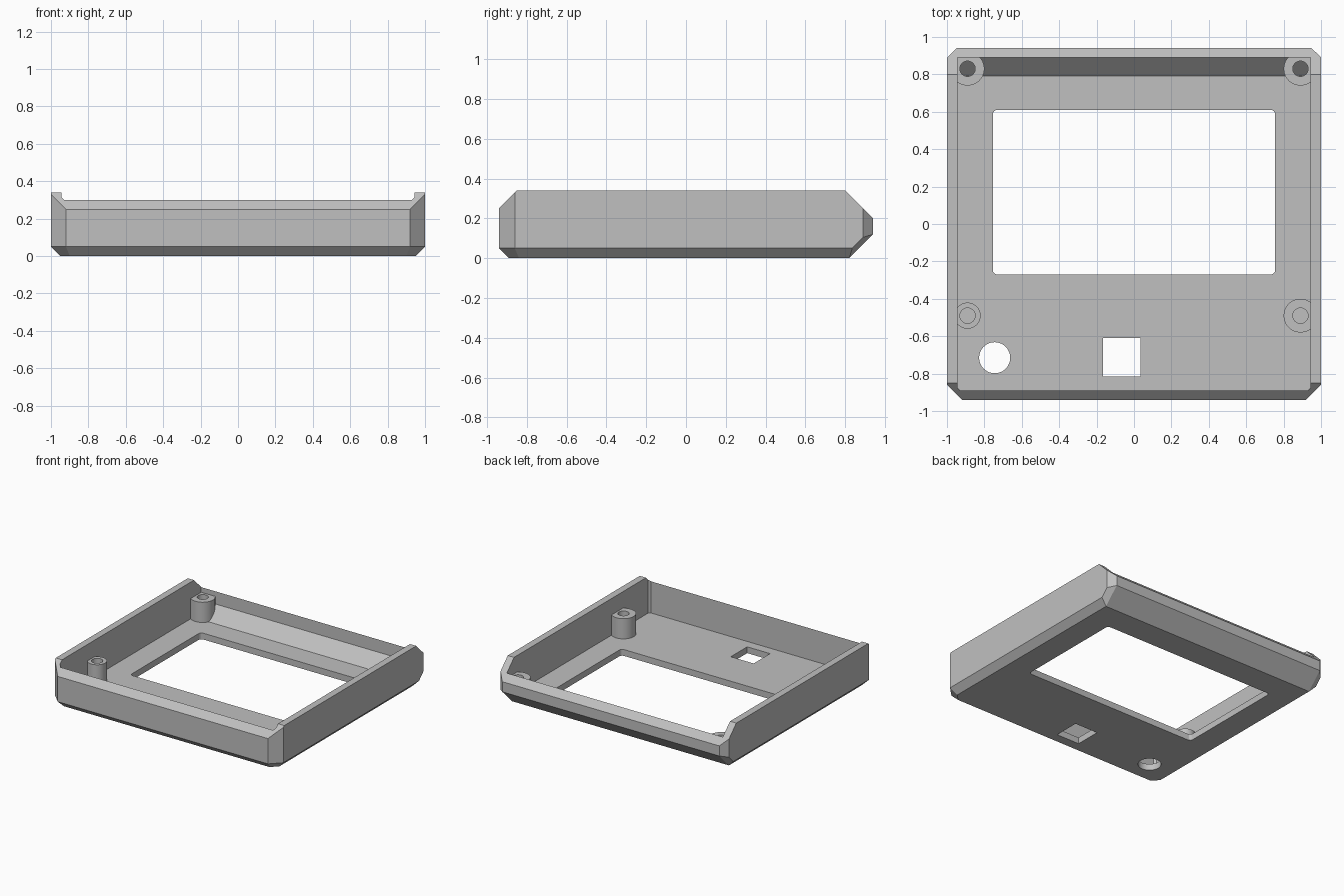
import bpy, bmesh
from math import sqrt
from mathutils import Vector

old = bpy.data.objects.get("Cube")
if old:
    bpy.data.objects.remove(old)

grey = bpy.data.materials.new("grey_plastic")
grey.use_nodes = True
colour = (0.53, 0.53, 0.53, 1)
grey.diffuse_color = colour
grey.node_tree.nodes["Principled BSDF"].inputs["Base Color"].default_value = colour


def finish(name, bm):
    bmesh.ops.recalc_face_normals(bm, faces=bm.faces)
    mesh = bpy.data.meshes.new(name)
    bm.to_mesh(mesh)
    bm.free()
    mesh.materials.append(grey)
    obj = bpy.data.objects.new(name, mesh)
    bpy.context.collection.objects.link(obj)
    return obj


def box_mesh(x0, x1, y0, y1, z0, z1):
    bm = bmesh.new()
    bmesh.ops.create_cube(bm, size=1)
    for v in bm.verts:
        v.co = Vector(((x0 + x1) / 2 + v.co.x * (x1 - x0),
                       (y0 + y1) / 2 + v.co.y * (y1 - y0),
                       (z0 + z1) / 2 + v.co.z * (z1 - z0)))
    return bm


def slice_off(bm, point, normal):
    """Remove everything on the normal's side of a plane and cap the cut."""
    geom = bm.verts[:] + bm.edges[:] + bm.faces[:]
    cut = bmesh.ops.bisect_plane(bm, geom=geom, plane_co=point, plane_no=normal,
                                 clear_outer=True, dist=1e-5)
    edges = [e for e in cut["geom_cut"] if isinstance(e, bmesh.types.BMEdge)]
    bmesh.ops.holes_fill(bm, edges=edges)


def cylinder(name, x, y, z0, z1, r):
    bm = bmesh.new()
    bmesh.ops.create_cone(bm, cap_ends=True, segments=48, radius1=r, radius2=r, depth=z1 - z0)
    bmesh.ops.translate(bm, verts=bm.verts, vec=(x, y, (z0 + z1) / 2))
    return finish(name, bm)


def subtract(target, cutter):
    mod = target.modifiers.new("cut", 'BOOLEAN')
    mod.operation, mod.solver, mod.object = 'DIFFERENCE', 'EXACT', cutter
    bpy.context.view_layer.objects.active = target
    bpy.ops.object.modifier_apply(modifier=mod.name)
    bpy.data.objects.remove(cutter)


# Outer case: a block trimmed by its chamfer planes
bm = box_mesh(-1, 1, -0.94, 0.94, 0, 0.34)
slice_off(bm, (0, -0.94, 0.25), (0, -1, 1))       # front upper slope
slice_off(bm, (0, -0.94, 0.05), (0, -1, -1))      # front lower bevel
slice_off(bm, (0, 0.94, 0.20), (0, 1, 1))         # back upper slope
slice_off(bm, (0, 0.94, 0.12), (0, 1, -1))        # back lower slope
for s in (-1, 1):
    slice_off(bm, (s, 0, 0.05), (s, 0, -1))                  # side lower bevel
    slice_off(bm, (s, -0.86, 0), (s, -1, 0))                 # front corner
    slice_off(bm, (s, -0.86, 0.05), (s, -1, -sqrt(2)))       # front corner foot
    slice_off(bm, (s, 0.89, 0), (s, 1, 0))                   # back corner
    slice_off(bm, (s, 0.785, 0), (0.7 * s, 1, -1))           # back slope corner
case = finish("case_shell", bm)

# Hollow, with the screw bosses left standing inside it
bm = box_mesh(-0.945, 0.945, -0.89, 0.89, 0.05, 0.6)
slice_off(bm, (0, 0.79, 0.05), (0, 1, -1))
for s in (-1, 1):
    slice_off(bm, (s * 0.945, -0.875, 0), (s, -1, 0))
hollow = finish("hollow_cutter", bm)
for x, y, r in ((-0.89, 0.83, 0.09), (0.89, 0.83, 0.09),
                (-0.89, -0.49, 0.07), (0.89, -0.49, 0.09)):
    boss = cylinder("boss", x, y, -0.1, 0.21, r)
    subtract(boss, cylinder("screw_hole", x, y, -0.2, 0.4, 0.041))
    subtract(hollow, boss)
subtract(case, hollow)

# Screen window with rounded corners
bm = box_mesh(-0.755, 0.755, -0.27, 0.61, -0.1, 0.1)
upright = [e for e in bm.edges if abs(e.verts[0].co.z - e.verts[1].co.z) > 0.1]
bmesh.ops.bevel(bm, geom=upright, offset=0.025, segments=4, profile=0.5, affect='EDGES')
subtract(case, finish("window_cutter", bm))

# Round and square openings
subtract(case, cylinder("round_cutter", -0.745, -0.715, -0.1, 0.1, 0.083))
subtract(case, finish("square_cutter", box_mesh(-0.165, 0.035, -0.815, -0.61, -0.1, 0.1)))

bpy.ops.object.select_all(action='DESELECT')
case.select_set(True)
bpy.context.view_layer.objects.active = case
bpy.ops.object.shade_smooth_by_angle(angle=0.35)
